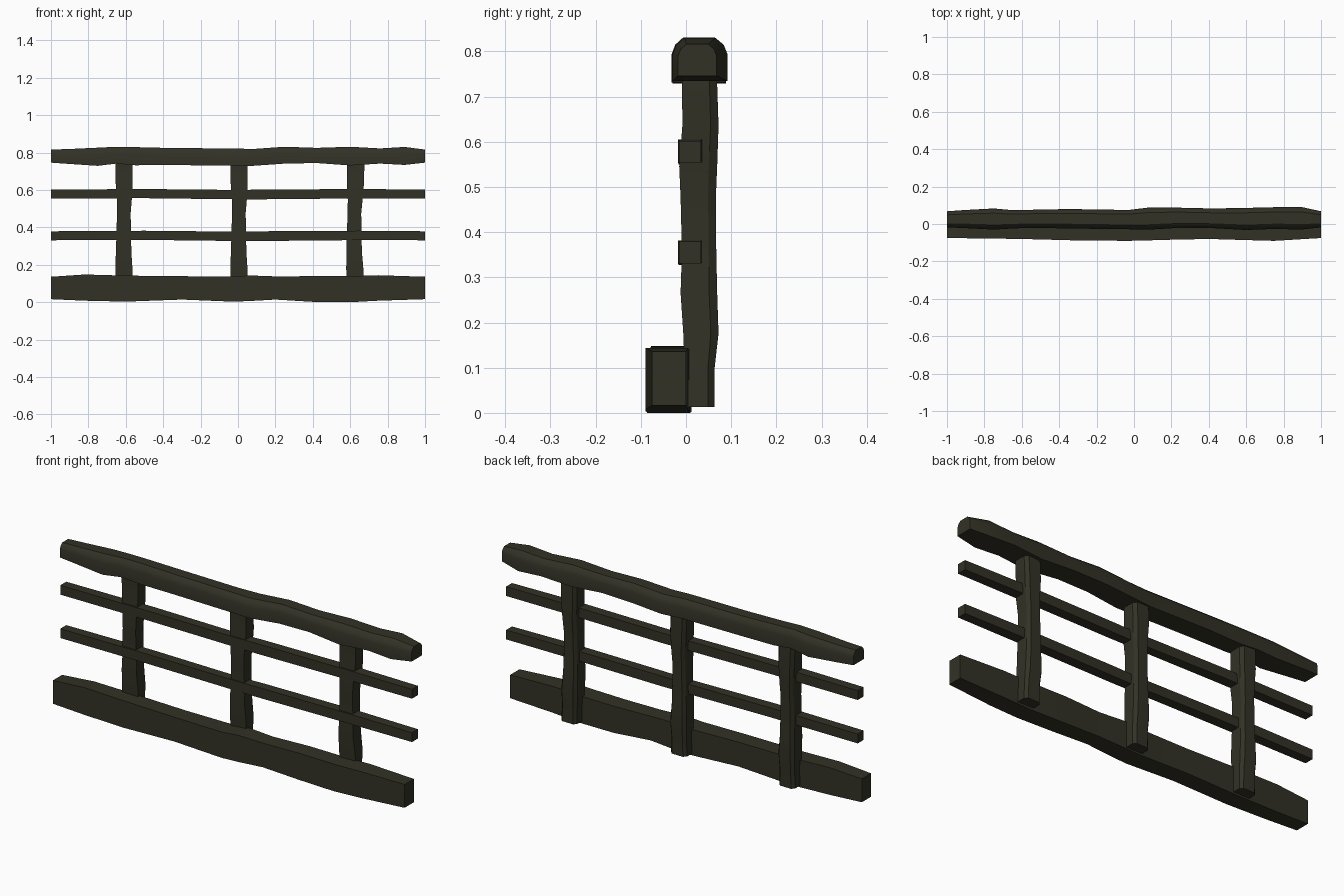
import bpy, bmesh, math

wood = bpy.data.materials.new("dark olive wood")
wood.diffuse_color = (0.032, 0.031, 0.019, 1)

# Cross-sections in unit coordinates
SQUARE = [(0, 0), (1, 0), (1, 1), (0, 1)]
ROUNDED = [(0, 0), (1, 0), (1, .62), (.93, .84), (.78, 1), (.22, 1), (.07, .84), (0, .62)]
CHAMFER = [(0, 0), (1, 0), (1, .78), (.85, 1), (.15, 1), (0, .78)]


def loft(name, profile, stations, axis):
    """Stations: (position, a_min, a_max, b_min, b_max) along x or z."""
    bm = bmesh.new()
    rings = []
    for t, a0, a1, b0, b1 in stations:
        ring = []
        for u, v in profile:
            a, b = a0 + u * (a1 - a0), b0 + v * (b1 - b0)
            ring.append(bm.verts.new((t, a, b) if axis == "x" else (a, b, t)))
        rings.append(ring)
    n = len(profile)
    for r, s in zip(rings, rings[1:]):
        for i in range(n):
            j = (i + 1) % n
            bm.faces.new((r[i], r[j], s[j], s[i]))
    bm.faces.new(rings[0])
    bm.faces.new(rings[-1])
    bmesh.ops.recalc_face_normals(bm, faces=bm.faces)
    me = bpy.data.meshes.new(name)
    bm.to_mesh(me)
    bm.free()
    me.materials.append(wood)
    ob = bpy.data.objects.new(name, me)
    bpy.context.collection.objects.link(ob)
    bpy.context.view_layer.objects.active = ob
    bpy.ops.object.select_all(action='DESELECT')
    ob.select_set(True)
    bpy.ops.object.shade_smooth_by_angle(angle=math.radians(32))
    return ob


# Worn rounded handrail
loft("top_rail", ROUNDED, [
    (-1, -.018, .068, .75, .82), (-.9, -.022, .075, .743, .823),
    (-.75, -.03, .083, .733, .83), (-.65, -.024, .074, .745, .835),
    (-.55, -.02, .076, .736, .833), (-.35, -.024, .08, .737, .828),
    (-.03, -.028, .075, .734, .826), (.08, -.03, .088, .733, .823),
    (.25, -.02, .087, .745, .835), (.42, -.022, .083, .748, .829),
    (.6, -.032, .086, .735, .835), (.76, -.026, .09, .745, .826),
    (.89, -.03, .092, .738, .834), (1, -.018, .068, .75, .82)], "x")

# Heavy kick beam at the foot
loft("bottom_beam", SQUARE, [
    (-1, -.075, 0, .02, .14), (-.82, -.077, .005, .012, .152),
    (-.6, -.08, .01, .007, .146), (-.3, -.088, .003, .018, .143),
    (-.03, -.09, .008, .007, .14), (.06, -.088, .008, .01, .147),
    (.2, -.084, .002, .018, .142), (.4, -.08, .012, .006, .143),
    (.6, -.086, .008, .004, .143), (.75, -.09, .004, .012, .148),
    (1, -.075, 0, .02, .14)], "x")

# Two thin slats
for name, z in (("lower_slat", .335), ("upper_slat", .558)):
    loft(name, SQUARE, [
        (-1, -.015, .033, z, z + .048), (-.5, -.018, .034, z + .002, z + .051),
        (0, -.015, .032, z - .004, z + .046), (.12, -.016, .034, z - .004, z + .048),
        (.65, -.018, .035, z + .001, z + .051), (1, -.015, .033, z, z + .048)], "x")

# Three uneven posts: (height, left, right, front, back), x relative to the centre
POST = [(.017, -.045, .045, 0, .063), (.1, -.042, .044, -.003, .063),
        (.18, -.046, .046, -.006, .072), (.27, -.043, .04, -.012, .069),
        (.36, -.04, .038, -.009, .067), (.48, -.037, .036, -.012, .066),
        (.55, -.037, .042, -.015, .069), (.64, -.044, .047, -.008, .072),
        (.76, -.046, .046, -.009, .068)]
for name, cx, lean in (("left_post", -.61, 0), ("middle_post", .005, 0), ("right_post", .63, -.008)):
    loft(name, CHAMFER, [
        (z, cx + a + lean * math.sin(math.pi * z / .75), cx + b + lean * math.sin(math.pi * z / .75), f, k)
        for z, a, b, f, k in POST], "z")

# Rest the lowest point on the ground
for ob in bpy.context.collection.objects:
    ob.location.z = -.004
